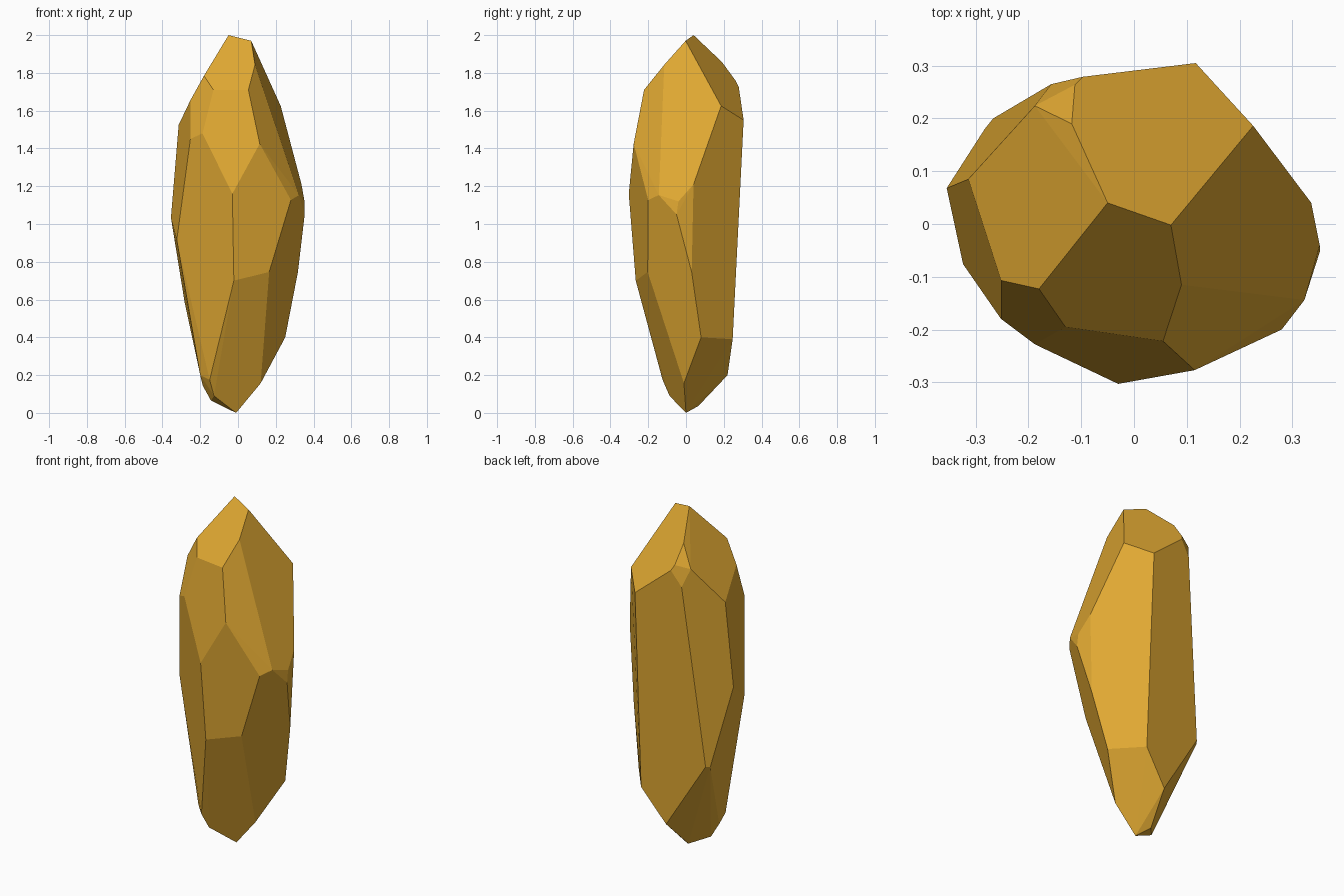
import bpy, bmesh, math

# Facet corners of the crystal, grouped by height band
crown = [(-.05, .04, 2), (.07, -.002, 1.97), (.09, -.115, 1.843), (.055, -.222, 1.71),
         (-.13, -.195, 1.71), (-.18, -.123, 1.785), (-.118, .19, 1.858), (-.188, .224, 1.737),
         (-.112, .264, 1.757), (-.097, .279, 1.727), (.226, .186, 1.625), (.117, .305, 1.55)]
shoulder = [(-.252, -.107, 1.655), (-.252, -.18, 1.45), (-.188, -.228, 1.48), (.115, -.277, 1.425),
            (-.314, .085, 1.525), (-.157, .265, 1.64)]
girdle = [(-.03, -.303, 1.16), (.28, -.2, 1.127), (.323, -.144, 1.153), (.352, -.04, 1.12),
          (.353, -.05, 1.05), (.336, .04, 1.21), (-.355, .068, 1.033), (-.324, -.076, .915)]
waist = [(.165, -.203, .746), (-.022, -.266, .70), (.317, .03, .745),
         (-.267, .2, .592), (-.283, .18, .588)]
foot = [(.118, .247, .39), (.25, .08, .4), (-.025, .22, .2), (-.2, -.08, .2), (-.15, -.124, .175),
        (-.187, -.04, .145), (-.143, -.026, .065), (-.127, -.087, .09), (-.061, .066, .037),
        (.12, -.011, .157), (-.01, 0, 0)]

# Convex crystal body with flat facets
bm = bmesh.new()
for p in crown + shoulder + girdle + waist + foot:
    bm.verts.new(p)
bmesh.ops.convex_hull(bm, input=bm.verts[:])
bmesh.ops.delete(bm, geom=[v for v in bm.verts if not v.link_faces], context='VERTS')
bmesh.ops.dissolve_limit(bm, angle_limit=math.radians(3), verts=bm.verts[:], edges=bm.edges[:])
bmesh.ops.recalc_face_normals(bm, faces=bm.faces[:])

mesh = bpy.data.meshes.new("crystal")
bm.to_mesh(mesh)
bm.free()
gold = bpy.data.materials.new("amber gold")
gold.diffuse_color = (.745, .392, .032, 1)
mesh.materials.append(gold)
crystal = bpy.data.objects.new("crystal", mesh)
bpy.context.collection.objects.link(crystal)
